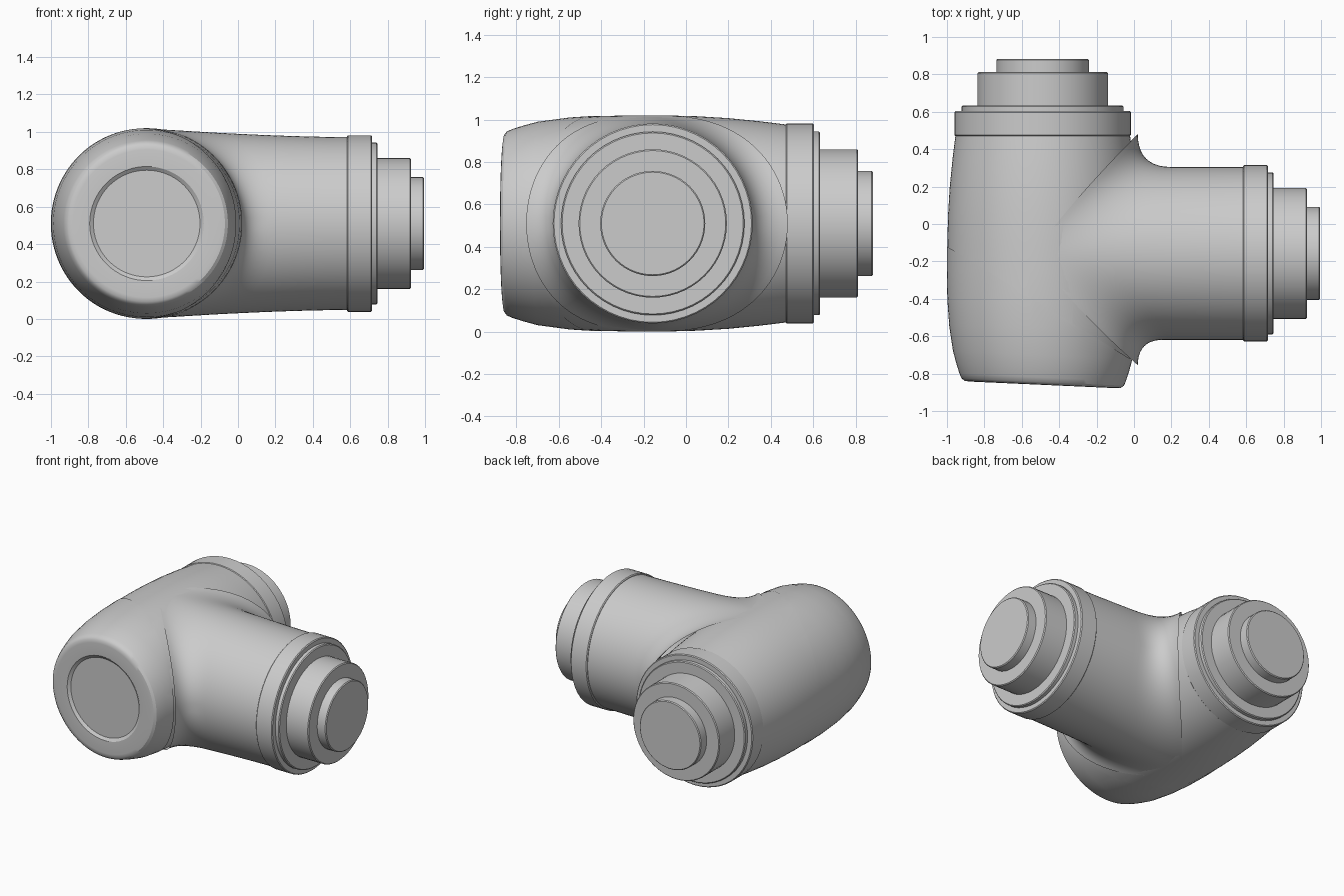
import bpy, bmesh, math
from mathutils import Vector

if "Cube" in bpy.data.objects:
    bpy.data.objects.remove(bpy.data.objects["Cube"])

CX, CY, CZ = -0.488, -0.157, 0.51   # housing axis x, branch axis y, shared height
BODY_R = 0.51

grey = bpy.data.materials.new("light grey")
grey.diffuse_color = (0.6, 0.6, 0.6, 1)
grey.use_nodes = True
grey.node_tree.nodes["Principled BSDF"].inputs["Base Color"].default_value = grey.diffuse_color


def make(name, bm, smooth=True):
    bmesh.ops.remove_doubles(bm, verts=bm.verts, dist=1e-5)
    bmesh.ops.recalc_face_normals(bm, faces=bm.faces)
    me = bpy.data.meshes.new(name)
    bm.to_mesh(me)
    bm.free()
    me.materials.append(grey)
    ob = bpy.data.objects.new(name, me)
    bpy.context.collection.objects.link(ob)
    if smooth:
        bpy.ops.object.select_all(action='DESELECT')
        ob.select_set(True)
        bpy.context.view_layer.objects.active = ob
        bpy.ops.object.shade_smooth_by_angle(angle=math.radians(30))
    return ob


def loft(rings):
    """Skin a list of closed rings of equal length."""
    bm = bmesh.new()
    vs = [[bm.verts.new(p) for p in ring] for ring in rings]
    n = len(vs[0])
    for a, b in zip(vs, vs[1:]):
        for i in range(n):
            bm.faces.new((a[i], a[(i + 1) % n], b[(i + 1) % n], b[i]))
    return bm


def lathe(profile, axis, n):
    """Turn (position, radius) pairs around the housing (Y) or branch (X) axis."""
    rings = []
    for t, r in profile:
        ring = []
        for i in range(n):
            a = 2 * math.pi * i / n
            c, s = r * math.cos(a), r * math.sin(a)
            ring.append((CX + c, t, CZ + s) if axis == 'Y' else (t, CY + c, CZ + s))
        rings.append(ring)
    return loft(rings)


def cut(bm, point, keep):
    """Slice along the slanted seam; keep the front (-1) or back (+1) part."""
    normal = Vector((0.62, 1.01, 0)) * keep
    bmesh.ops.bisect_plane(bm, geom=bm.verts[:] + bm.edges[:] + bm.faces[:],
                           plane_co=point, plane_no=-normal, clear_outer=True)


# Barrel-shaped housing, running under the lip of the front cap
SIDE = [(-0.7, 0.477), (-0.55, 0.497), (-0.4, 0.507), (-0.25, 0.51), (-0.1, 0.51),
        (0.05, 0.506), (0.2, 0.497), (0.35, 0.482), (0.48, 0.466)]
bm = lathe([(-0.85, 0.42)] + SIDE, 'Y', 96)
cut(bm, (-1, -0.14, 0), 1)
make("housing", bm)

# Front cap with a rounded rim, tilted face and shallow round recess
front = [(-0.842, 0), (-0.842, 0.285), (-0.857, 0.305), (-0.86, 0.395), (-0.857, 0.418),
         (-0.845, 0.434), (-0.82, 0.445), (-0.77, 0.461)]
bm = lathe(front + [(t, r + 0.003) for t, r in SIDE], 'Y', 96)
for v in bm.verts:
    tilt = min(1, max(0, (-0.5 - v.co.y) / 0.2))
    v.co.y -= 0.045 * tilt * (v.co.x - CX)
cut(bm, (-1, -0.12, 0), -1)
make("front_cap", bm)


# Side branch with a flared, filleted root that follows the housing
def half_height(x):
    u = min(1, max(0, (0.58 - x) / 1.0))
    return 0.462 + 0.042 * u ** 1.6


N, STRAIGHT, ARC = 96, 8, 10
columns = []
for i in range(N):
    a = 2 * math.pi * i / N
    c, s = math.cos(a), math.sin(a)
    xi = 0
    for _ in range(20):
        z = half_height(xi) * s
        xi = 0.5 * xi + 0.5 * (CX + math.sqrt(max(0, BODY_R ** 2 - z * z)))
    f = 0.155 + 0.02 * c
    phi = math.asin(max(-1, min(1, z / BODY_R)))
    phi = max(-math.pi / 2, min(math.pi / 2, phi + 0.2 * s))

    def on_branch(x):
        return Vector((x, CY + 0.462 * c, CZ + half_height(x) * s))

    x0 = xi + f + 0.1 * abs(s)
    p0, p1 = on_branch(x0), on_branch(xi)
    p2 = Vector((CX + (BODY_R - 0.002) * math.cos(phi), p1.y + f * c,
                 CZ + (BODY_R - 0.002) * math.sin(phi)))
    col = [on_branch(0.59 + (x0 - 0.59) * k / STRAIGHT) for k in range(STRAIGHT)]
    for k in range(ARC + 1):
        t = k / ARC
        col.append(p0 * (1 - t) ** 2 + p1 * 2 * t * (1 - t) + p2 * t * t)
    columns.append(col)
make("side_branch", loft([list(r) for r in zip(*columns)]))


# Stepped end pieces on both open ends: (name, start, end, radius)
def disc(name, start, end, r, axis):
    b = 0.006
    make(name, lathe([(start, 0), (start, r - b), (start + b, r), (end - b, r),
                      (end, r - b), (end, 0)], axis, 56))


STEPS = [("collar", 0, 0.133, 0.472), ("lip", 0.12, 0.163, 0.433),
         ("flange", 0.15, 0.342, 0.35), ("shaft", 0.33, 0.412, 0.248)]
for side, axis, base in (("side", 'X', 0.583), ("back", 'Y', 0.47)):
    for part, s, e, r in STEPS:
        disc(f"{side}_{part}", base + s, base + e, r, axis)
